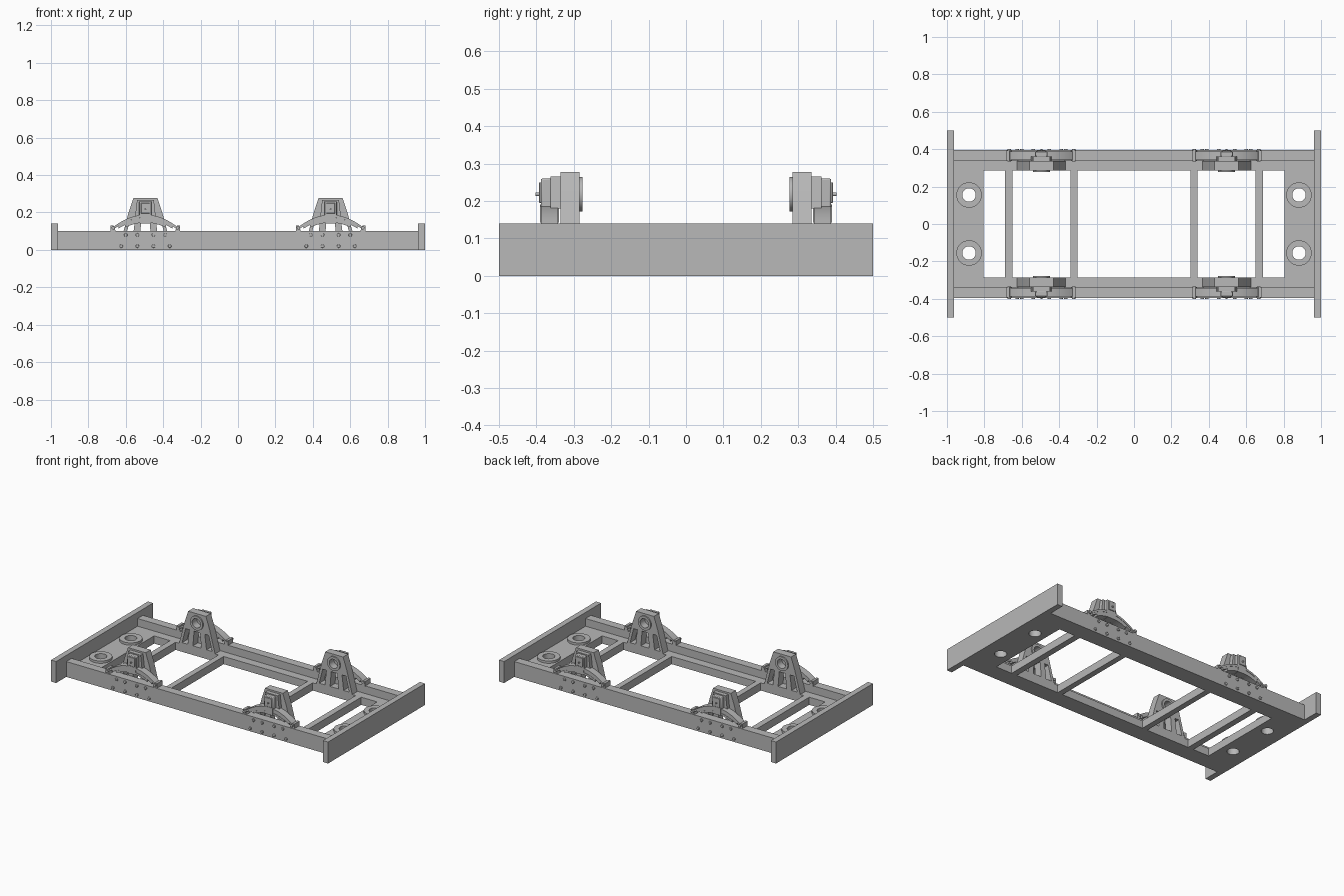
import bpy, bmesh, math

if "Cube" in bpy.data.objects:
    bpy.data.objects.remove(bpy.data.objects["Cube"])

steel = bpy.data.materials.new("grey_steel")
steel.use_nodes = True
GREY = (0.48, 0.48, 0.48, 1)
steel.diffuse_color = GREY
steel.node_tree.nodes["Principled BSDF"].inputs["Base Color"].default_value = GREY

parts = []


def circle(cx, cy, r, n=32):
    return [(cx + r * math.cos(2 * math.pi * i / n),
             cy + r * math.sin(2 * math.pi * i / n)) for i in range(n)]


def rect(a0, a1, b0, b1):
    return [(a0, b0), (a1, b0), (a1, b1), (a0, b1)]


def slab(name, loops, lo, hi, plane="XZ", mirror="XY", bevel=0):
    """Extrude a filled outline (inner loops become holes) between two depths."""
    curve = bpy.data.curves.new(name, "CURVE")
    curve.dimensions = "2D"
    curve.fill_mode = "BOTH"
    curve.extrude = (hi - lo) / 2
    for loop in loops:
        s = curve.splines.new("POLY")
        s.points.add(len(loop) - 1)
        for p, (u, v) in zip(s.points, loop):
            p.co = (u, v, 0, 1)
        s.use_cyclic_u = True
    helper = bpy.data.objects.new(name + "_outline", curve)
    bm = bmesh.new()
    bm.from_mesh(helper.to_mesh())
    helper.to_mesh_clear()
    bpy.data.objects.remove(helper)
    bpy.data.curves.remove(curve)
    for v in bm.verts:
        x, y, z = v.co
        z += (lo + hi) / 2
        v.co = (x, y, z) if plane == "XY" else (x, z, y)
    bmesh.ops.remove_doubles(bm, verts=bm.verts, dist=1e-5)
    bmesh.ops.dissolve_limit(bm, angle_limit=0.01, verts=bm.verts, edges=bm.edges)
    bmesh.ops.recalc_face_normals(bm, faces=bm.faces)
    mesh = bpy.data.meshes.new(name)
    bm.to_mesh(mesh)
    bm.free()
    mesh.materials.append(steel)
    ob = bpy.data.objects.new(name, mesh)
    bpy.context.collection.objects.link(ob)
    if bevel:
        b = ob.modifiers.new("Bevel", "BEVEL")
        b.width, b.segments = bevel, 2
    if mirror:
        m = ob.modifiers.new("Mirror", "MIRROR")
        m.use_axis = ("X" in mirror, "Y" in mirror, False)
        m.use_mirror_merge = False
    parts.append(ob)
    return ob


# Frame: end beams, side sills with inner ledges, cross bars
LEDGE = 0.05
slab("end_beam", [rect(0.963, 1, -0.5, 0.5)], 0, 0.14, "XY", "X")
slab("side_sill", [rect(-0.963, 0.963, 0.34, 0.395)], 0, 0.1, "XY", "Y")
slab("sill_ledge", [rect(-0.805, 0.805, 0.285, 0.34)], 0, LEDGE, "XY", "Y")
for name, x0, x1 in (("inner_cross_bar", 0.303, 0.34), ("outer_cross_bar", 0.65, 0.69)):
    slab(name, [rect(x0, x1, -0.285, 0.285)], 0, LEDGE, "XY", "X")

# End decks with two bored bosses each
slab("end_deck", [rect(0.805, 0.963, -0.34, 0.34)]
     + [circle(0.882, y, 0.036) for y in (-0.155, 0.155)], 0, LEDGE, "XY", "X")
slab("deck_boss", [circle(0.882, 0.155, 0.068), circle(0.882, 0.155, 0.036)],
     LEDGE, 0.065, "XY")

# Axle bracket: tapered plate with leg slots and a bearing bore
CX, AXLE = 0.495, 0.218


def around(points):
    return [(CX + x, z) for x, z in points]


bracket = [(-0.13, LEDGE), (0.13, LEDGE), (0.09, 0.2), (0.064, 0.277),
           (-0.064, 0.277), (-0.09, 0.2)]
middle_slot = [(-0.03, 0.06), (0.03, 0.06), (0.022, 0.158), (-0.022, 0.158)]
side_slot = [(0.068, 0.06), (0.108, 0.06), (0.083, 0.158), (0.056, 0.158)]
slab("axle_bracket", [around(bracket), around(middle_slot), around(side_slot),
                      around([(-x, z) for x, z in side_slot]),
                      circle(CX, AXLE, 0.03)], 0.285, 0.336)
slab("bearing_ring", [circle(CX, AXLE, 0.046), circle(CX, AXLE, 0.03)], 0.277, 0.286)

# Axle box: saddle, box, lid and centre bolt
slab("axle_box_saddle", [around([(-0.055, 0.18), (0.055, 0.18), (0.045, 0.266),
                                 (-0.045, 0.266)])], 0.325, 0.362)
slab("axle_box", [rect(CX - 0.033, CX + 0.033, 0.18, 0.26)], 0.36, 0.388, bevel=0.004)
slab("axle_box_lid", [rect(CX - 0.023, CX + 0.023, 0.195, 0.25)], 0.386, 0.393, bevel=0.002)
slab("axle_box_bolt", [circle(CX, AXLE, 0.005, 12)], 0.39, 0.402)


# Leaf spring: stacked arched leaves, each lower one shorter
def arch(x, crown):
    return crown - 0.072 * (x / 0.18) ** 2


for i, (half, depth) in enumerate(((0.18, 0.388), (0.145, 0.386), (0.11, 0.388))):
    crown = 0.188 - 0.014 * i
    xs = [half * (k / 12 - 1) for k in range(25)]
    leaf = [(x, arch(x, crown)) for x in xs]
    leaf += [(x, arch(x, crown) - 0.014) for x in reversed(xs)]
    slab(f"spring_leaf_{i + 1}", [around(leaf)], 0.342, depth)
slab("spring_buckle", [rect(CX - 0.028, CX + 0.028, 0.142, 0.19)], 0.34, 0.39)

# Spring hangers and pins
for name, side in (("inner", -1), ("outer", 1)):
    x = CX + side * 0.172
    slab(name + "_spring_hanger", [[(x - 0.014, 0.098), (x + 0.014, 0.098),
                                   (x + side * 0.006 + 0.008, 0.13),
                                   (x + side * 0.006 - 0.008, 0.13)]], 0.338, 0.392)
    slab(name + "_spring_pin", [circle(x, 0.118, 0.009, 16)], 0.335, 0.401)

# Rivets on the outer sill face
for row, z, offsets in (("upper", 0.08, (-0.105, -0.043, 0.043, 0.105)),
                        ("lower", 0.02, (-0.13, -0.043, 0.043, 0.13))):
    slab(row + "_sill_rivets", [circle(CX + dx, z, 0.0095, 12) for dx in offsets],
         0.39, 0.402, bevel=0.003)

# Smooth the round faces while keeping hard edges
bpy.ops.object.select_all(action="DESELECT")
for ob in parts:
    ob.select_set(True)
bpy.context.view_layer.objects.active = parts[0]
bpy.ops.object.shade_smooth_by_angle(angle=math.radians(32))
